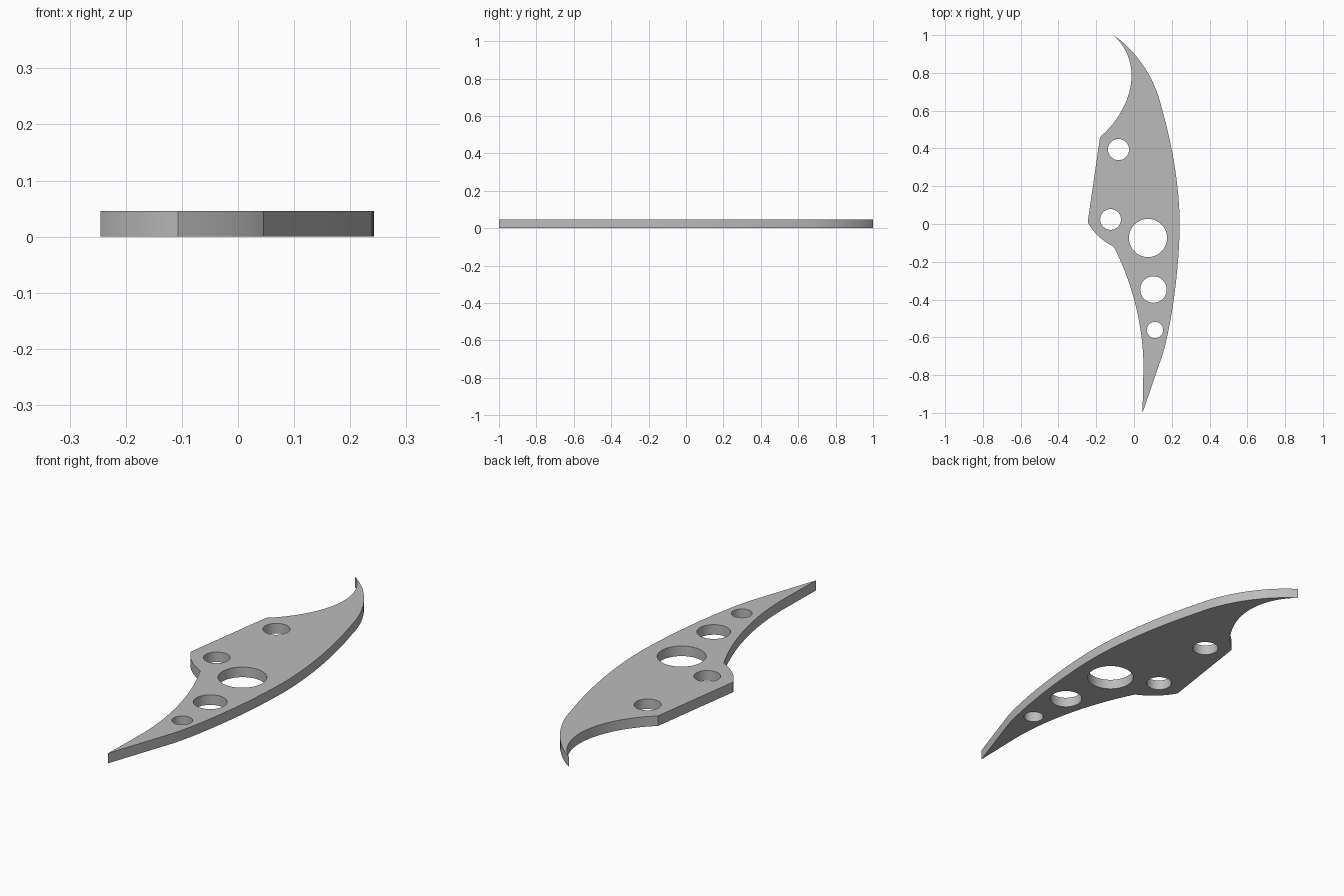
import bpy
import bmesh
import math

THICKNESS = 0.046

cube = bpy.data.objects.get("Cube")
if cube:
    bpy.data.objects.remove(cube, do_unlink=True)

grey = bpy.data.materials.new("plain_grey")
grey.use_nodes = True
colour = (0.5, 0.5, 0.5, 1)
grey.diffuse_color = colour
grey.node_tree.nodes["Principled BSDF"].inputs["Base Color"].default_value = colour

# Outline corners: (incoming handle, point, outgoing handle); None means a straight side
outline = [
    ((-0.05, 0.95), (-0.11, 1.0), (0.0, 0.93)),         # hooked tip
    ((0.11, 0.78), (0.145, 0.62), (0.205, 0.41)),
    ((0.24, 0.2), (0.242, 0.0), (0.24, -0.22)),         # outer edge
    ((0.205, -0.5), (0.155, -0.68), None),
    (None, (0.045, -1.0), None),                        # pointed tip
    (None, (0.05, -0.76), (0.05, -0.5)),
    ((-0.03, -0.27), (-0.107, -0.12), (-0.17, -0.09)),
    ((-0.22, -0.04), (-0.245, 0.01), None),             # side lug
    (None, (-0.18, 0.46), (-0.08, 0.545)),
    ((-0.013, 0.67), (-0.013, 0.785), (-0.013, 0.87)),  # inside of hook
]

# Holes: centre x, centre y, radius
holes = [
    (-0.082, 0.394, 0.056),
    (-0.124, 0.024, 0.055),
    (0.074, -0.074, 0.101),
    (0.103, -0.347, 0.07),
    (0.111, -0.561, 0.043),
]


def add_spline(curve, knots):
    spline = curve.splines.new("BEZIER")
    spline.bezier_points.add(len(knots) - 1)
    spline.use_cyclic_u = True
    spline.resolution_u = 16
    for knot, (left, co, right) in zip(spline.bezier_points, knots):
        knot.handle_left_type = "FREE" if left else "VECTOR"
        knot.handle_right_type = "FREE" if right else "VECTOR"
        knot.co = (*co, 0)
        knot.handle_left = (*(left or co), 0)
        knot.handle_right = (*(right or co), 0)


def circle_knots(x, y, r):
    k = r * 0.5523
    knots = []
    for i in range(4):
        c, s = math.cos(i * math.pi / 2), math.sin(i * math.pi / 2)
        px, py = x + r * c, y + r * s
        knots.append(((px + k * s, py - k * c), (px, py), (px - k * s, py + k * c)))
    return knots


# Flat profile with holes, given thickness
profile = bpy.data.curves.new("plate_profile", "CURVE")
profile.dimensions = "2D"
profile.fill_mode = "BOTH"
profile.extrude = THICKNESS / 2
add_spline(profile, outline)
for hole in holes:
    add_spline(profile, circle_knots(*hole))

plate = bpy.data.objects.new("curved_plate", profile)
plate.location.z = THICKNESS / 2
bpy.context.collection.objects.link(plate)
bpy.ops.object.select_all(action="DESELECT")
plate.select_set(True)
bpy.context.view_layer.objects.active = plate
bpy.ops.object.convert(target="MESH")
plate = bpy.context.object

# Weld the caps to the walls
bm = bmesh.new()
bm.from_mesh(plate.data)
bmesh.ops.remove_doubles(bm, verts=bm.verts, dist=0.0005)
bmesh.ops.recalc_face_normals(bm, faces=bm.faces)
bm.to_mesh(plate.data)
bm.free()
plate.data.materials.clear()
plate.data.materials.append(grey)
bpy.ops.object.shade_smooth_by_angle(angle=math.radians(30))
